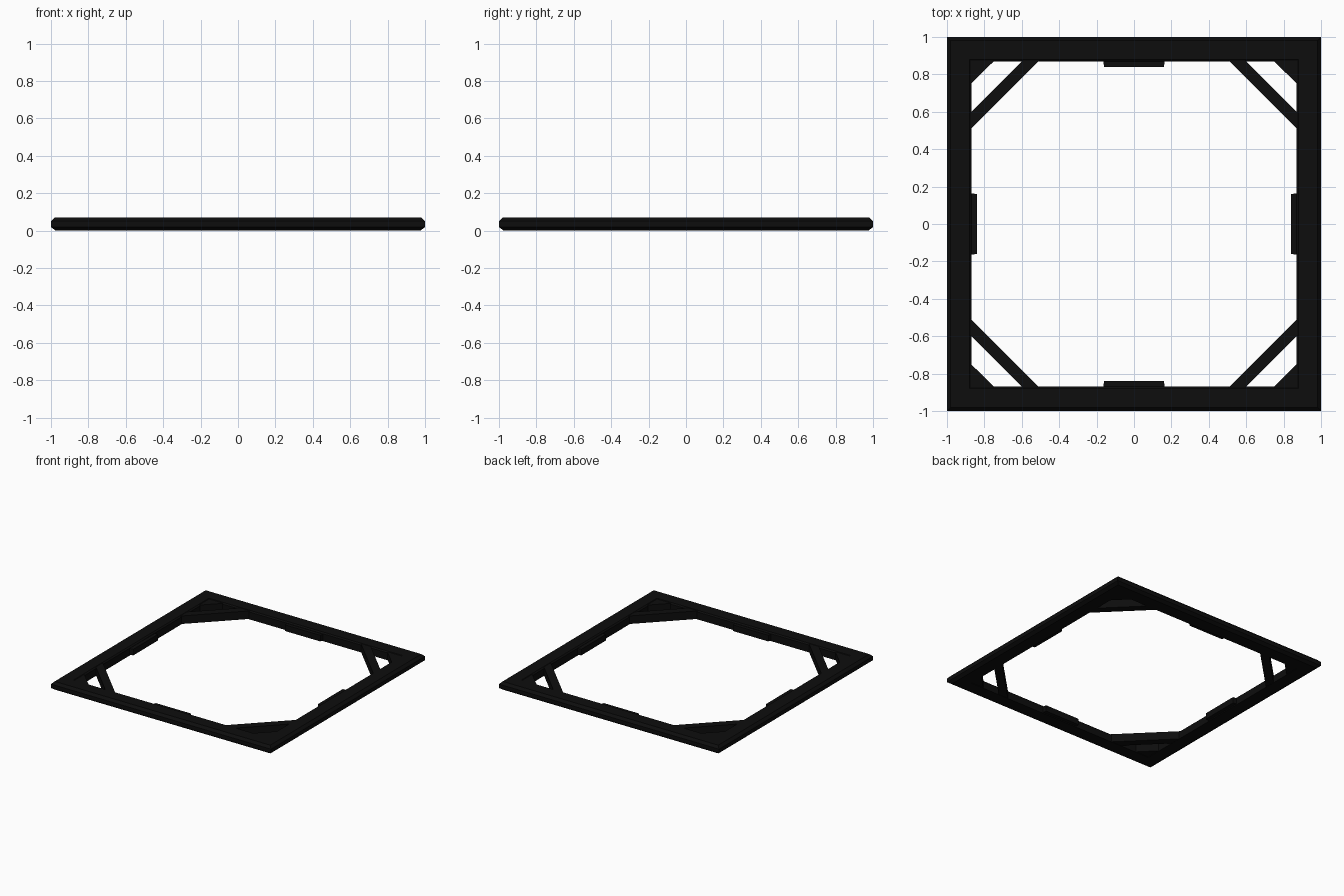
import bpy, bmesh, math
from mathutils import Matrix

if "Cube" in bpy.data.objects:
    bpy.data.objects.remove(bpy.data.objects["Cube"])

H = 0.07
black = bpy.data.materials.new("black")
black.diffuse_color = (0.004, 0.004, 0.004, 1)
black.use_nodes = True
black.node_tree.nodes["Principled BSDF"].inputs["Base Color"].default_value = black.diffuse_color


def finish(name, bm):
    bmesh.ops.recalc_face_normals(bm, faces=bm.faces)
    me = bpy.data.meshes.new(name)
    bm.to_mesh(me)
    bm.free()
    ob = bpy.data.objects.new(name, me)
    bpy.context.collection.objects.link(ob)
    me.materials.append(black)
    return ob


def prism(name, pts, z0, z1, turn):
    """Extrude a flat outline and turn it about the centre."""
    bm = bmesh.new()
    f = bm.faces.new([bm.verts.new((x, y, z0)) for x, y in pts])
    ext = bmesh.ops.extrude_face_region(bm, geom=[f])
    for v in ext["geom"]:
        if isinstance(v, bmesh.types.BMVert):
            v.co.z = z1
    bmesh.ops.rotate(bm, verts=bm.verts, cent=(0, 0, 0),
                     matrix=Matrix.Rotation(turn, 3, 'Z'))
    return finish(name, bm)


# Square frame: chamfered cross-section (half-width, height) swept round four mitred corners
profile = [(0.87, 0.0), (0.975, 0.0), (1.0, 0.018), (1.0, 0.05),
           (0.98, H), (0.88, H), (0.87, 0.06)]
bm = bmesh.new()
rings = [[bm.verts.new((sx * r, sy * r, z)) for r, z in profile]
         for sx, sy in ((1, 1), (-1, 1), (-1, -1), (1, -1))]
n = len(profile)
for i in range(4):
    a, b = rings[i], rings[(i + 1) % 4]
    for j in range(n):
        k = (j + 1) % n
        bm.faces.new((a[j], a[k], b[k], b[j]))
finish("square_frame", bm)

for i in range(4):
    t = i * math.pi / 2
    # Corner gusset
    prism("corner_gusset", [(0.88, 0.75), (0.87, 0.75), (0.75, 0.87), (0.75, 0.88), (0.88, 0.88)],
          0.004, H - 0.004, t)
    # Diagonal brace
    prism("corner_brace", [(0.885, 0.495), (0.885, 0.585), (0.585, 0.885), (0.495, 0.885)],
          0.002, H - 0.002, t)
    # Centre tab on the inner edge
    prism("edge_tab", [(0.88, -0.165), (0.88, 0.165), (0.84, 0.16), (0.84, -0.16)],
          0.008, H - 0.012, t)
